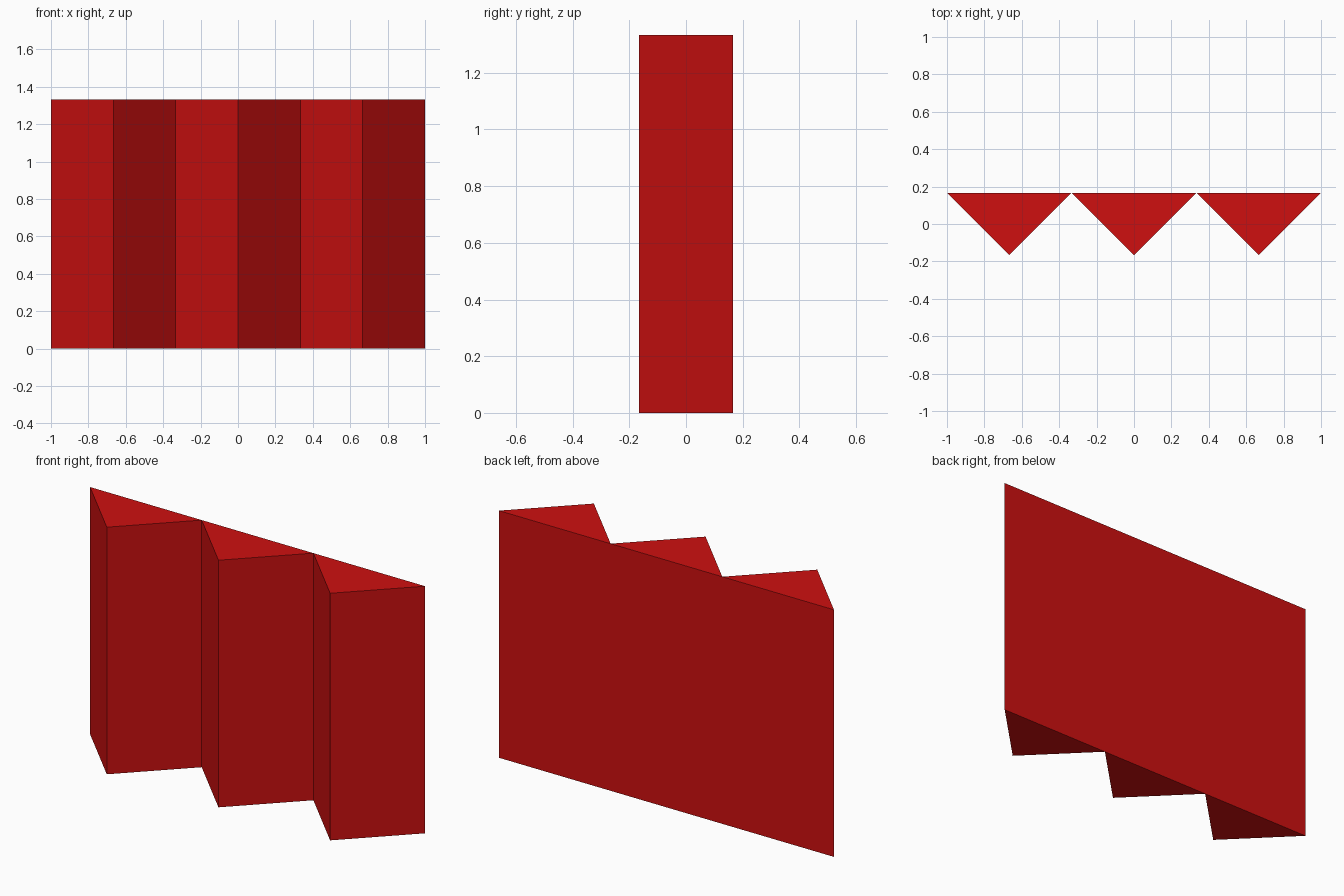
import bpy
import bmesh

if "Cube" in bpy.data.objects:
    bpy.data.objects.remove(bpy.data.objects["Cube"])

PLEATS = 3
HEIGHT = 4 / 3
HALF_WIDTH = 1 / 3
HALF_DEPTH = 1 / 6

red = bpy.data.materials.new("red")
red.diffuse_color = (0.62, 0.005, 0.005, 1)
red.use_nodes = True
red.node_tree.nodes["Principled BSDF"].inputs["Base Color"].default_value = red.diffuse_color


def triangular_prism(name, x):
    """Upright prism with a flat back and its ridge pointing to the front."""
    bm = bmesh.new()
    profile = [(-HALF_WIDTH, HALF_DEPTH), (0, -HALF_DEPTH), (HALF_WIDTH, HALF_DEPTH)]
    base = bm.faces.new([bm.verts.new((px, py, 0)) for px, py in profile])
    ext = bmesh.ops.extrude_face_region(bm, geom=[base], use_keep_orig=True)
    top = [v for v in ext["geom"] if isinstance(v, bmesh.types.BMVert)]
    bmesh.ops.translate(bm, verts=top, vec=(0, 0, HEIGHT))
    bmesh.ops.recalc_face_normals(bm, faces=bm.faces)
    mesh = bpy.data.meshes.new(name)
    bm.to_mesh(mesh)
    bm.free()
    mesh.materials.append(red)
    obj = bpy.data.objects.new(name, mesh)
    obj.location.x = x
    bpy.context.collection.objects.link(obj)


# Row of three pleats, touching at their back corners
for i in range(PLEATS):
    triangular_prism(f"wall_pleat_{i + 1}", (i - 1) * 2 * HALF_WIDTH)
